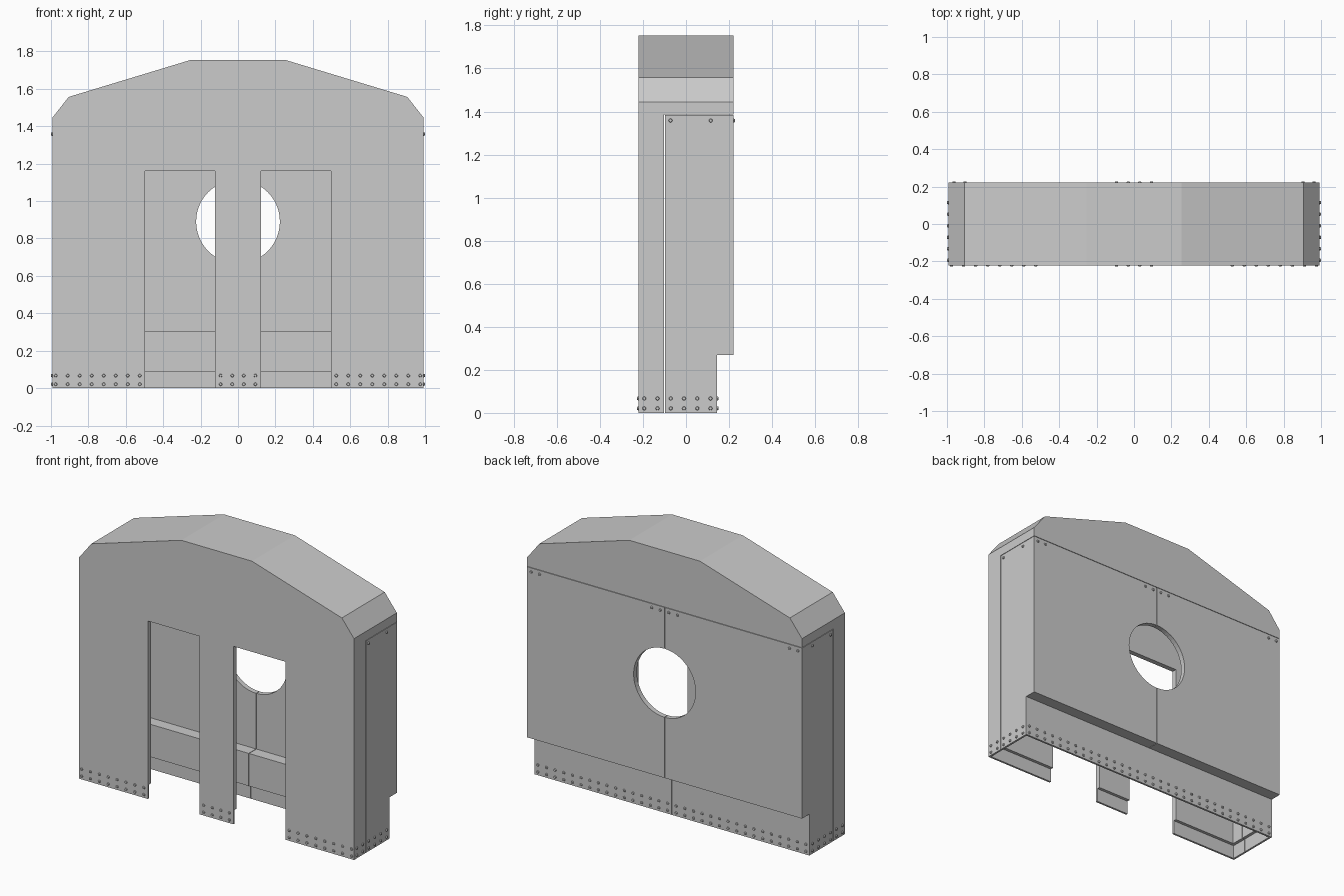
import bpy, bmesh, math
from mathutils import Matrix, Vector

if "Cube" in bpy.data.objects:
    bpy.data.objects.remove(bpy.data.objects["Cube"])


def link(name, bm):
    bmesh.ops.recalc_face_normals(bm, faces=bm.faces)
    mesh = bpy.data.meshes.new(name)
    bm.to_mesh(mesh)
    bm.free()
    obj = bpy.data.objects.new(name, mesh)
    bpy.context.collection.objects.link(obj)
    return obj


def box(name, x0, x1, y0, y1, z0, z1):
    bm = bmesh.new()
    m = Matrix.Translation(((x0 + x1) / 2, (y0 + y1) / 2, (z0 + z1) / 2))
    m = m @ Matrix.Diagonal((x1 - x0, y1 - y0, z1 - z0, 1))
    bmesh.ops.create_cube(bm, size=1, matrix=m)
    return link(name, bm)


def arch(name, half, z0, y):
    """Mirrored front outline extruded from -y to y."""
    pts = half + [(-x, z) for x, z in reversed(half)]
    pts = [(half[0][0], z0)] + pts + [(-half[0][0], z0)]
    bm = bmesh.new()
    face = bm.faces.new([bm.verts.new((px, -y, pz)) for px, pz in pts])
    ext = bmesh.ops.extrude_face_region(bm, geom=[face])
    bmesh.ops.translate(bm, vec=(0, 2 * y, 0),
                        verts=[v for v in ext['geom'] if isinstance(v, bmesh.types.BMVert)])
    return link(name, bm)


def boolean(obj, cutter, op='DIFFERENCE'):
    mod = obj.modifiers.new('cut', 'BOOLEAN')
    mod.operation, mod.solver, mod.object = op, 'EXACT', cutter
    dg = bpy.context.evaluated_depsgraph_get()
    mesh = bpy.data.meshes.new_from_object(obj.evaluated_get(dg))
    obj.modifiers.clear()
    obj.data = mesh
    bpy.data.objects.remove(cutter)


W, D, T = 0.993, 0.221, 0.033      # half width, half depth, wall thickness
BACK, STEP = 0.145, 0.27           # recessed lower back wall
SEAM_Y, SEAM_Z, GAP = -0.1, 1.385, 0.0015

# Outer body with the stepped lower back
shell = arch('cab_front_and_roof', [(W, 1.445), (0.905, 1.557), (0.255, 1.754)], 0, D)
boolean(shell, box('step', -2, 2, BACK, 1, -1, STEP))

# Hollow inside, with a thinner lip along the bottom
cavity = arch('cavity', [(W - T, 1.434), (0.888, 1.528), (0.25, 1.721)], -0.5, D - T)
boolean(cavity, box('ledge', -2, 2, BACK - T, 1, -1, STEP + T))
boolean(shell, cavity)
boolean(shell, box('lip', -W + 0.013, W - 0.013, -D + 0.013, BACK - 0.013, -0.5, 0.09))

# Two doorways in the front
for s in (-1, 1):
    a, b = sorted((s * 0.122, s * 0.497))
    boolean(shell, box('door', a, b, -0.5, -0.1, -0.5, 1.162))

# Round opening in the back
bm = bmesh.new()
bmesh.ops.create_cone(bm, cap_ends=True, segments=48, radius1=0.224, radius2=0.224, depth=0.3,
                      matrix=Matrix.Translation((0, 0.25, 0.89)) @ Matrix.Rotation(math.pi / 2, 4, 'X'))
boolean(shell, link('porthole', bm))

# Split off the two back panels along fine seams
for s, name in ((-1, 'back_panel_left'), (1, 'back_panel_right')):
    panel = shell.copy()
    panel.data = shell.data.copy()
    panel.name = name
    bpy.context.collection.objects.link(panel)
    a, b = sorted((s * GAP, s * 2))
    boolean(panel, box('keep', a, b, SEAM_Y + GAP, 1, -1, SEAM_Z - GAP), 'INTERSECT')
boolean(shell, box('panel_space', -2, 2, SEAM_Y - GAP, 1, -1, SEAM_Z + GAP))

# Rivets: list of (position, outward direction)
rivets = []
ROWS = (0.021, 0.067)
SIDE_Y = [-0.194 + 0.0616 * i for i in range(6)]
for s in (-1, 1):
    for z in ROWS:
        xs = [0.525 + 0.0643 * i for i in range(8)] + [0.031, 0.093]
        rivets += [((s * x, -D, z), (0, -1, 0)) for x in xs]
        rivets += [((s * (0.031 + 0.0625 * i), BACK, z), (0, 1, 0)) for i in range(16)]
        rivets += [((s * W, y, z), (s, 0, 0)) for y in SIDE_Y]
    rivets += [((s * x, D, 1.358), (0, 1, 0)) for x in (0.031, 0.093, 0.903, 0.963)]
    rivets += [((s * W, y, 1.358), (s, 0, 0)) for y in (-0.072, 0.115)]

bm = bmesh.new()
for pos, n in rivets:
    n = Vector(n)
    m = Matrix.Translation(Vector(pos) + n * 0.002) @ n.to_track_quat('Z', 'Y').to_matrix().to_4x4()
    bmesh.ops.create_cone(bm, cap_ends=True, segments=8, radius1=0.01, radius2=0.007,
                          depth=0.01, matrix=m)
link('rivets', bm)
